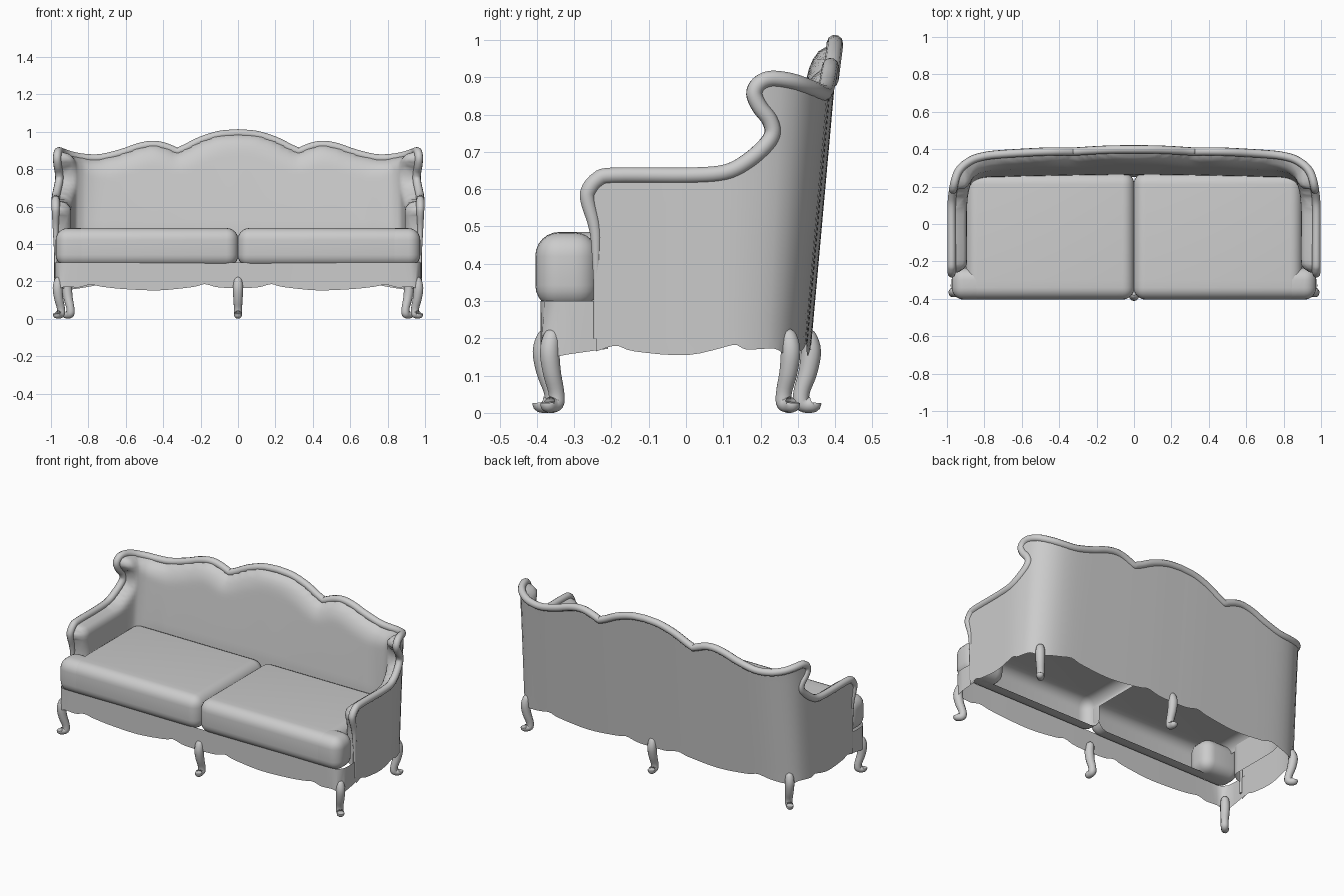
import bpy, bmesh, math
from mathutils import Vector
from mathutils.geometry import intersect_point_line

if "Cube" in bpy.data.objects:
    bpy.data.objects.remove(bpy.data.objects["Cube"])

grey = bpy.data.materials.new("light grey")
grey.diffuse_color = (0.6, 0.6, 0.6, 1)
grey.use_nodes = True
grey.node_tree.nodes["Principled BSDF"].inputs["Base Color"].default_value = grey.diffuse_color


def clamp(v):
    return max(0.0, min(1.0, v))


def spline(pts, n=8):
    """Smooth curve through points of any dimension."""
    p = [Vector(q) for q in pts]
    p = [2 * p[0] - p[1]] + p + [2 * p[-1] - p[-2]]
    out = []
    for a, b, c, d in zip(p, p[1:], p[2:], p[3:]):
        for i in range(n):
            t = i / n
            out.append(0.5 * (2 * b + (c - a) * t + (2 * a - 5 * b + 4 * c - d) * t ** 2
                              + (3 * b - a - 3 * c + d) * t ** 3))
    return out + [p[-2]]


def along(path, s):
    """Point and inward normal at distance s along a plan path."""
    for i, (a, b) in enumerate(zip(path, path[1:])):
        length = (b - a).length
        if s <= length or i == len(path) - 2:
            t = (b - a) / length
            return a + t * s, Vector((t.y, -t.x))
        s -= length


def finish(name, me, angle=40):
    me.materials.clear()
    me.materials.append(grey)
    me.shade_smooth()
    me.set_sharp_from_angle(angle=math.radians(angle))
    ob = bpy.data.objects.new(name, me)
    bpy.context.collection.objects.link(ob)
    return ob


def mirror(ob):
    m = ob.modifiers.new("mirror", 'MIRROR')
    m.use_clip = True
    m.merge_threshold = 0.005
    return ob


def sheet(name, outline, place, step, facing=1, rows=True):
    """Cut a flat outline (distance, height) into a grid and wrap it into place."""
    bm = bmesh.new()
    bm.faces.new([bm.verts.new((p[0], p[1], 0)) for p in outline])
    for axis, top in ((0, 1.6), (1, 1.1 if rows else 0)):
        for i in range(1, int(top / step)):
            co, no = [0, 0, 0], [0, 0, 0]
            co[axis], no[axis] = i * step + 0.0013, 1
            bmesh.ops.bisect_plane(bm, geom=bm.verts[:] + bm.edges[:] + bm.faces[:],
                                   dist=1e-5, plane_co=co, plane_no=no)
    bmesh.ops.triangulate(bm, faces=[f for f in bm.faces if len(f.verts) > 4])
    for v in bm.verts:
        v.co = place(v.co.x, v.co.y)
    bm.normal_update()
    out = 0
    for f in bm.faces:
        c = f.calc_center_median()
        out += f.normal.dot(Vector((c.x, c.y, 0))) * f.calc_area()
    if out * facing < 0:
        bmesh.ops.reverse_faces(bm, faces=bm.faces[:])
    me = bpy.data.meshes.new(name)
    bm.to_mesh(me)
    bm.free()
    return mirror(finish(name, me, 60))


def tube(name, pts, radii, res=4):
    cu = bpy.data.curves.new(name, 'CURVE')
    cu.dimensions = '3D'
    cu.bevel_depth, cu.bevel_resolution, cu.use_fill_caps = 1.0, res, True
    sp = cu.splines.new('POLY')
    sp.points.add(len(pts) - 1)
    for q, p, r in zip(sp.points, pts, radii):
        q.co, q.radius = (*p, 1), r
    tmp = bpy.data.objects.new("tmp", cu)
    bpy.context.collection.objects.link(tmp)
    me = bpy.data.meshes.new_from_object(tmp.evaluated_get(bpy.context.evaluated_depsgraph_get()))
    bpy.data.objects.remove(tmp)
    return finish(name, me, 60)


# Plan of the wrap-around back and arms (right half, from the middle of the back)
plan = spline([(0, .4), (.15, .4), (.4, .395), (.7, .386), (.82, .37), (.89, .338),
               (.94, .285), (.965, .2), (.975, .1), (.975, -.1), (.975, -.32)])


def wrap(s, z, inset=0.0):
    p, n = along(plan, s)
    p = p + n * inset
    lean = 0.09 * clamp((p.y - 0.1) / 0.3) * (z - 1.0)
    return Vector((p.x, p.y + lean, z))


# Crest, wing and arm line as (distance along plan, height)
crest = spline([(0, .992), (.1, .983), (.2, .952), (.28, .912), (.325, .893)], 5)
crest += spline([(.325, .893), (.4, .922), (.46, .93), (.53, .918), (.62, .887), (.73, .86),
                 (.82, .86), (.9, .873), (.972, .89), (1.03, .896), (1.063, .882), (1.075, .855),
                 (1.058, .82), (1.028, .785), (1.018, .75), (1.04, .715), (1.095, .672),
                 (1.157, .645), (1.257, .637), (1.457, .637), (1.5, .625), (1.524, .595),
                 (1.525, .565), (1.508, .5), (1.503, .43), (1.503, .2)], 5)[1:]
hem = spline([(1.503, .165), (1.45, .18), (1.4, .165), (1.257, .155), (1.13, .182), (1.08, .17),
              (.98, .172), (.92, .155), (.8, .17), (.72, .185), (.65, .168), (.45, .152),
              (.25, .17), (.18, .185), (.1, .168), (0, .165)], 4)

# Outer covering
sheet("outer_back_and_arms", crest + hem, lambda s, z: wrap(s, z, -.009), 0.04)


# Padded inner covering, swelling inward from the crest line
def edge_distance(p):
    best = 9
    for a, b in zip(crest, crest[1:]):
        q, t = intersect_point_line(p, a, b)
        q = a if t < 0 else b if t > 1 else q
        best = min(best, (p - Vector(q[:2])).length)
    return best


def pad(s, z):
    back = clamp((1.0 - s) / 0.3)
    thick = 0.083 * (1 - back) + back * (0.07 + 0.035 * clamp((0.9 - z) / 0.4))
    u = clamp(edge_distance(Vector((s, z))) / (0.06 + 0.05 * back))
    return wrap(s, z, thick * math.sqrt(max(0, 1 - (1 - u) ** 2)))


sheet("inner_padding", [p for p in crest if p[1] > .27] + [Vector((1.503, .27)), Vector((0, .27))],
      pad, 0.022, -1)

# Rolled trim along the whole crest line
half = [(wrap(s, z), 0.022 if z > .6 else 0.008 + 0.014 * clamp((z - .35) / .25)) for s, z in crest]
whole = [(Vector((-p.x, p.y, p.z)), r) for p, r in half[:0:-1]] + half
tube("rolled_trim", [p for p, r in whole], [r for p, r in whole], 3)

# Scalloped front apron, running back inside the arms
front = spline([(0, -.385), (.15, -.385), (.5, -.387), (.9, -.39), (.96, -.377),
                (.98, -.335), (.978, -.23), (.976, -.1)])
scallop = spline([(0, .165), (.06, .165), (.12, .17), (.18, .185), (.24, .17), (.42, .152),
                  (.6, .158), (.72, .17), (.79, .182), (.85, .168), (.93, .17), (.98, .15),
                  (1.04, .158), (1.14, .172)], 4)
apron = sheet("front_apron", scallop + [Vector((1.14, .3)), Vector((0, .3))],
              lambda s, z: Vector((*along(front, s)[0], z)), 0.04, 1, False)


# Seat cushions: a main block open underneath, plus an ear in front of each arm
def cushion(name, lo, hi, round_by, hollow):
    bm = bmesh.new()
    bmesh.ops.create_cube(bm, size=1)
    for v in bm.verts:
        v.co = [(a + b) / 2 + c * (b - a) for a, b, c in zip(lo, hi, v.co)]
    bmesh.ops.bevel(bm, geom=bm.edges[:], offset=round_by, segments=6, profile=0.5, affect='EDGES')
    if hollow:
        bmesh.ops.bisect_plane(bm, geom=bm.verts[:] + bm.edges[:] + bm.faces[:], dist=1e-5,
                               plane_co=(0, -.3, 0), plane_no=(0, 1, 0))
        gone = [f for f in bm.faces if f.calc_center_median().y > -.3
                and f.calc_center_median().z < hi[2] - round_by]
        bmesh.ops.delete(bm, geom=gone, context='FACES')
    me = bpy.data.meshes.new(name)
    bm.to_mesh(me)
    bm.free()
    return finish(name, me)


for side, label in ((1, "right"), (-1, "left")):
    for part, x0, x1, y1, top, hollow in (("seat_cushion", -.002, .9, .275, .485, True),
                                          ("cushion_ear", .72, .975, -.235, .484, False)):
        a, b = sorted((side * x0, side * x1))
        cushion(f"{label}_{part}", (a, -.404, .278), (b, y1, top), 0.064, hollow)

# Cabriole legs with scrolled feet: (outward, height, radius)
leg = spline([(0, .222, .01), (.004, .207, .022), (.012, .165, .027), (.004, .11, .025),
              (-.012, .06, .022), (-.014, .03, .022), (0, .021, .021), (.017, .023, .022),
              (.019, .028, .02)], 4)


def make_leg(name, x, y, dx, dy):
    d = Vector((dx, dy)).normalized()
    tube(name, [(x + d.x * o, y + d.y * o, max(z, r)) for o, z, r in leg],
         [r for o, z, r in leg], 4)


make_leg("front_middle_leg", 0, -.372, 0, -1)
make_leg("back_middle_leg", 0, .323, 0, 1)
for side, label in ((1, "right"), (-1, "left")):
    make_leg(f"front_{label}_leg", side * .956, -.357, side, -1)
    make_leg(f"back_{label}_leg", side * .905, .272, side, 1)
